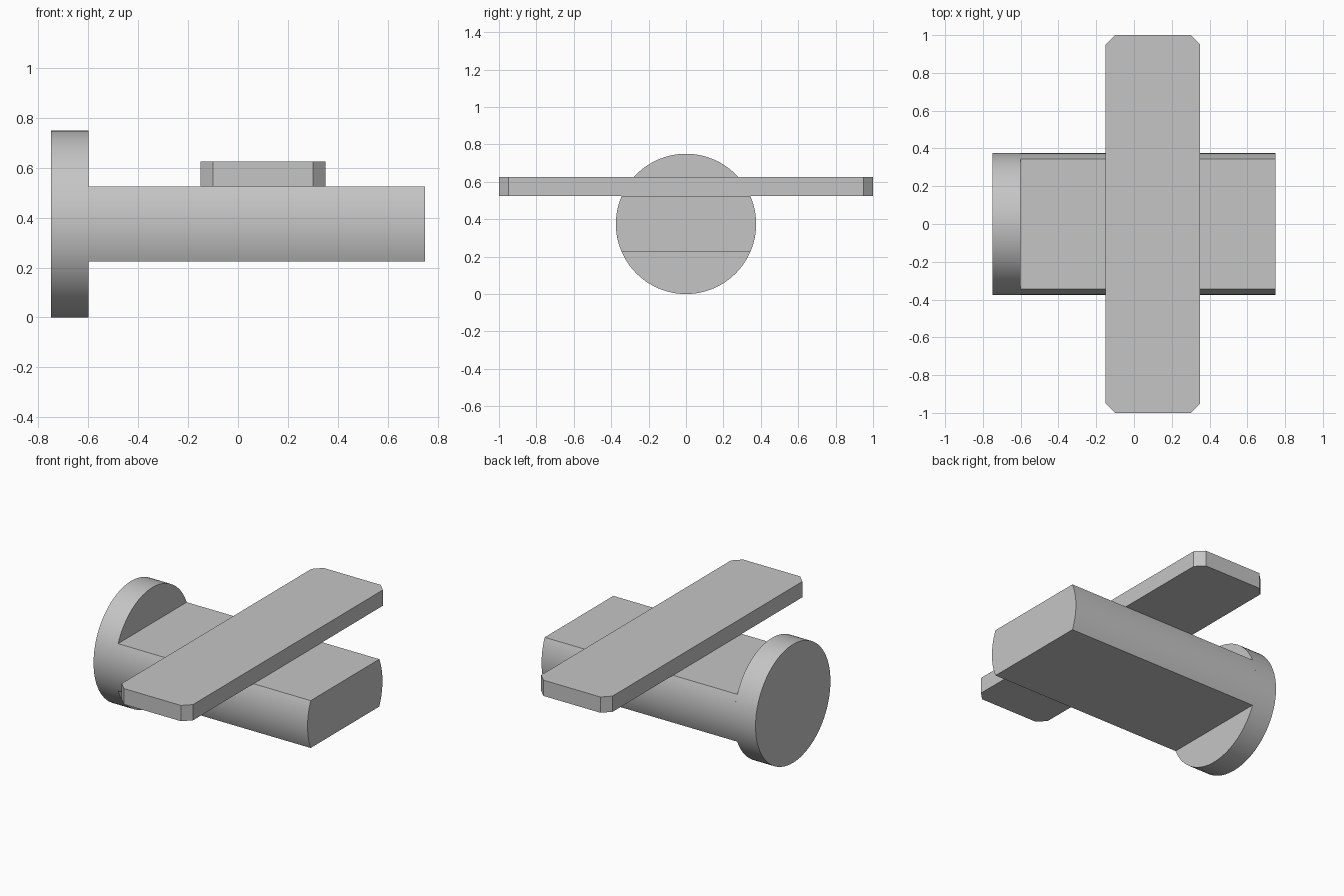
import bpy, bmesh
from math import asin, cos, sin, pi, radians
from mathutils import Vector

cube = bpy.data.objects.get("Cube")
if cube:
    bpy.data.objects.remove(cube, do_unlink=True)

RADIUS = 0.375      # shared by the head and the rounded bar sides
HALF_FLAT = 0.15    # half height of the flattened bar

grey = bpy.data.materials.new("plain_grey")
grey.use_nodes = True
colour = (0.56, 0.56, 0.56, 1)
grey.diffuse_color = colour
grey.node_tree.nodes["Principled BSDF"].inputs["Base Color"].default_value = colour


def extrude_profile(name, points, offset):
    """Extrude a closed outline along an offset into a solid."""
    bm = bmesh.new()
    face = bm.faces.new([bm.verts.new(p) for p in points])
    result = bmesh.ops.extrude_face_region(bm, geom=[face], use_keep_orig=True)
    moved = [g for g in result["geom"] if isinstance(g, bmesh.types.BMVert)]
    bmesh.ops.translate(bm, verts=moved, vec=Vector(offset))
    bmesh.ops.recalc_face_normals(bm, faces=bm.faces[:])
    mesh = bpy.data.meshes.new(name)
    bm.to_mesh(mesh)
    bm.free()
    mesh.materials.append(grey)
    obj = bpy.data.objects.new(name, mesh)
    bpy.context.collection.objects.link(obj)
    bpy.ops.object.select_all(action="DESELECT")
    obj.select_set(True)
    bpy.context.view_layer.objects.active = obj
    bpy.ops.object.shade_smooth_by_angle(angle=radians(25))
    return obj


def arc(x, start, end, steps):
    """Points on the shared circle, in a plane across the length."""
    angles = [start + (end - start) * i / steps for i in range(steps + 1)]
    return [(x, RADIUS * cos(a), RADIUS + RADIUS * sin(a)) for a in angles]


# Round head
extrude_profile("round_head", arc(-0.75, 0, 2 * pi, 96)[:-1], (0.15, 0, 0))

# Bar with flat top and bottom and rounded sides
half = asin(HALF_FLAT / RADIUS)
sides = arc(-0.6, -half, half, 14) + arc(-0.6, pi - half, pi + half, 14)
extrude_profile("flattened_bar", sides, (1.35, 0, 0))

# Cross plate with chamfered corners
hx, hy, cut = 0.25, 1.0, 0.05
base = RADIUS + HALF_FLAT
corner = [(hx, hy - cut), (hx - cut, hy)]
outline = corner + [(-x, y) for x, y in reversed(corner)]
outline += [(-x, -y) for x, y in outline]
extrude_profile("cross_plate", [(x + 0.1, y, base) for x, y in outline], (0, 0, 0.1))
